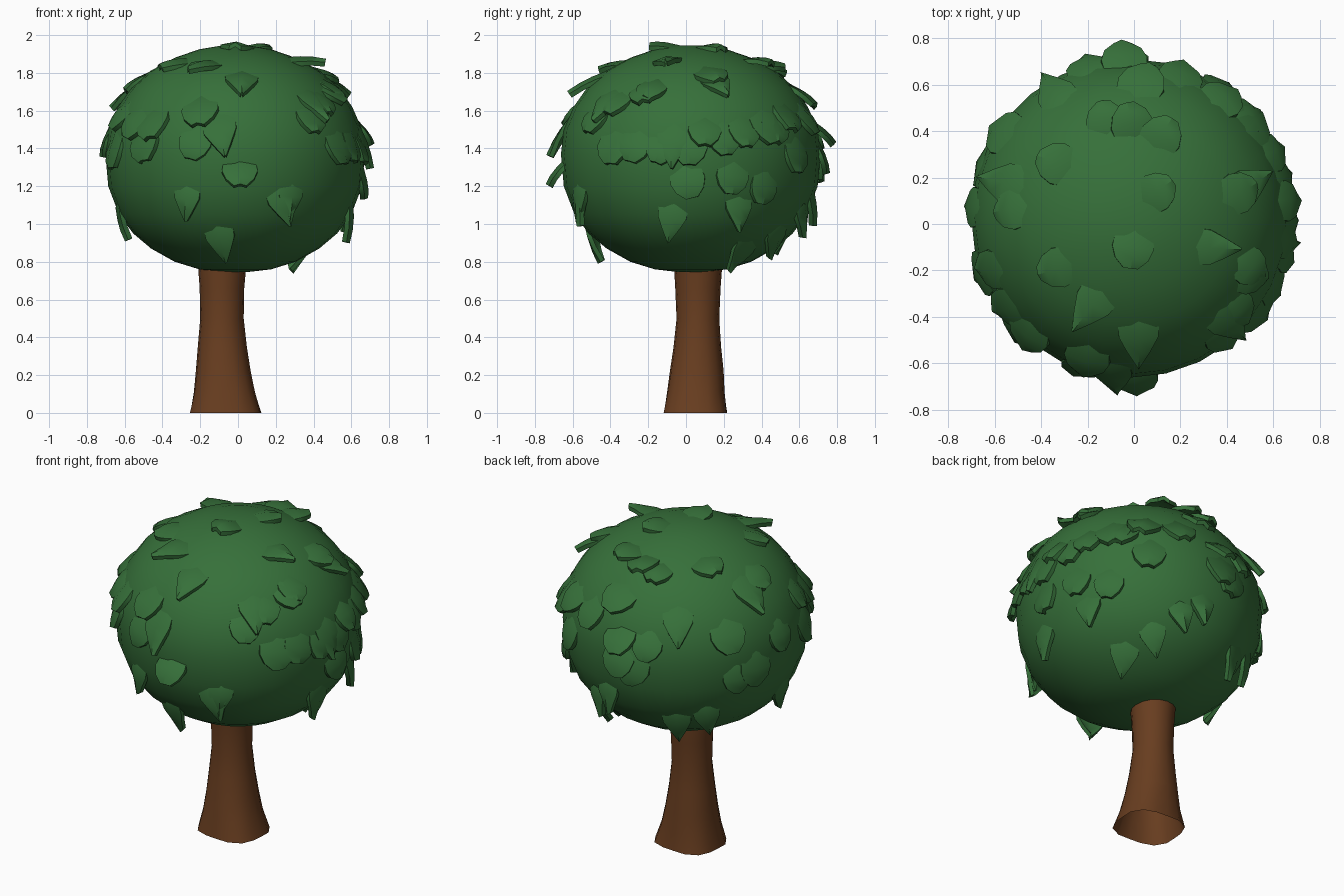
import bpy, bmesh, math, random
from mathutils import Vector

if "Cube" in bpy.data.objects:
    bpy.data.objects.remove(bpy.data.objects["Cube"])

random.seed(4)
CX, CY = -0.015, 0.025


def material(name, rgb):
    m = bpy.data.materials.new(name)
    m.diffuse_color = (*rgb, 1)
    m.use_nodes = True
    m.node_tree.nodes["Principled BSDF"].inputs["Base Color"].default_value = m.diffuse_color
    return m


green = material("leaf green", (0.037, 0.162, 0.042))
brown = material("bark brown", (0.138, 0.047, 0.014))


def finish(bm, name, mat, angle):
    bmesh.ops.recalc_face_normals(bm, faces=bm.faces)
    me = bpy.data.meshes.new(name)
    bm.to_mesh(me)
    bm.free()
    me.materials.append(mat)
    ob = bpy.data.objects.new(name, me)
    bpy.context.collection.objects.link(ob)
    bpy.ops.object.select_all(action='DESELECT')
    ob.select_set(True)
    bpy.context.view_layer.objects.active = ob
    bpy.ops.object.shade_smooth_by_angle(angle=math.radians(angle))
    return ob


def loft(bm, rings):
    loops = [[bm.verts.new(p) for p in r] for r in rings]
    n = len(loops[0])
    for a, b in zip(loops, loops[1:]):
        for i in range(n):
            j = (i + 1) % n
            bm.faces.new((a[i], a[j], b[j], b[i]))
    return loops


# Trunk: flared, open at the foot, with soft root lobes
# (z, centre x, centre y, radius x, radius y, lobe strength)
rings = []
for z, x, y, rx, ry, k in [(0, -.065, .05, .2, .178, .07), (.11, -.072, .052, .168, .158, .04),
                           (.22, -.078, .057, .148, .145, .02), (.35, -.083, .06, .131, .127, .01),
                           (.5, -.085, .063, .115, .113, 0), (.66, -.085, .063, .118, .12, 0),
                           (.77, -.084, .064, .127, .127, 0), (.9, -.08, .06, .13, .13, 0)]:
    ring = []
    for i in range(16):
        a = math.tau * i / 16
        f = 1 + k * math.cos(4 * (a - math.radians(40)))
        ring.append((x + rx * f * math.cos(a), y + ry * f * math.sin(a), z))
    rings.append(ring)
bm = bmesh.new()
loft(bm, rings)
finish(bm, "trunk", brown, 50)

# Crown: lathed rounded profile (z, radius)
PROFILE = [(.745, .06), (.76, .19), (.8, .32), (.87, .445), (.95, .54), (1.05, .615),
           (1.2, .672), (1.37, .687), (1.5, .672), (1.62, .62), (1.72, .55),
           (1.81, .45), (1.88, .32), (1.925, .19), (1.945, .07)]
N = 28
bm = bmesh.new()
loops = loft(bm, [[(CX + r * math.cos(math.tau * i / N), CY + r * math.sin(math.tau * i / N), z)
                   for i in range(N)] for z, r in PROFILE])
bm.faces.new(loops[0])
bm.faces.new(loops[-1])
finish(bm, "crown", green, 60)


def radius_at(z):
    for (z0, r0), (z1, r1) in zip(PROFILE, PROFILE[1:]):
        if z0 <= z <= z1:
            return r0 + (r1 - r0) * (z - z0) / (z1 - z0)
    return .05


def height_at(r):
    # height of the upper half of the crown at a given radius
    up = PROFILE[7:]
    for (z0, r0), (z1, r1) in zip(up, up[1:]):
        if r1 <= r <= r0:
            return z0 + (z1 - z0) * (r0 - r) / (r0 - r1)
    return 1.45 if r > .6 else 1.945


# Leaf outlines: (distance down the leaf, half width, lift off the crown)
ROUND = [(-.13, .06, -.04), (-.06, .085, .0), (.035, .1, .022), (.09, .08, .028), (.135, .035, .025)]
POINTED = [(-.12, .055, -.03), (-.05, .09, .005), (.03, .085, .024), (.1, .05, .034), (.18, .006, .036)]


def leaf(bm, az, z, shape, size=1.0, tilt=0.0, roll=0.0):
    r = radius_at(z)
    za, zb = max(z - .04, .75), min(z + .04, 1.944)
    slope = (radius_at(zb) - radius_at(za)) / (zb - za)
    out = Vector((math.cos(az), math.sin(az), 0))
    n = (out - Vector((0, 0, slope))).normalized()
    side = Vector((-math.sin(az), math.cos(az), 0))
    down = side.cross(n).normalized()
    if down.z > 0:
        down = -down
    d = (down * math.cos(roll) + side * math.sin(roll))
    s = n.cross(d)
    d, n = d * math.cos(tilt) + n * math.sin(tilt), n * math.cos(tilt) - d * math.sin(tilt)
    p = Vector((CX, CY, z)) + out * r
    layers = []
    for thick in (0, -.024):
        layers.append([[bm.verts.new(p + size * (d * u + s * (w * v)) + n * (h + thick - .018 * v * v))
                        for v in (-1, 0, 1)] for u, w, h in shape])
    top, low = layers
    for i in range(len(shape) - 1):
        for j in (0, 1):
            for g in layers:
                bm.faces.new((g[i][j], g[i + 1][j], g[i + 1][j + 1], g[i][j + 1]))
        for j in (0, 2):
            bm.faces.new((top[i][j], top[i + 1][j], low[i + 1][j], low[i][j]))
    for i in (0, -1):
        for j in (0, 1):
            bm.faces.new((top[i][j], top[i][j + 1], low[i][j + 1], low[i][j]))


# Leaf centres as seen in each direction
FRONT = [(-.27, 1.16), (.28, 1.17), (-.1, .95), (-.22, 1.46), (-.1, 1.52), (.43, 1.67),
         (-.5, 1.46)]
RIGHT = [(-.4, 1.67), (-.22, 1.72), (.12, 1.81), (-.38, 1.45), (-.26, 1.45), (-.12, 1.43),
         (.02, 1.44), (.1, 1.52), (.25, 1.28), (.28, 1.11), (.42, 1.22), (-.07, 1.06),
         (.47, 1.54), (-.58, 1.15)]
TOP = [(-.12, .42), (.0, .40), (.10, .35), (-.3, .25), (.07, .12), (0, -.07), (-.3, -.18),
       (-.16, -.32), (.3, -.1), (.02, -.46), (.38, -.47), (.47, .15), (.48, -.17), (-.5, .07),
       (-.53, .17), (-.55, .39), (-.53, -.36), (-.45, -.45), (-.2, -.56), (.2, .62), (.02, .58),
       (.36, .53), (.5, .42), (-.33, .55), (-.6, -.2)]
# back and left sides: (azimuth in degrees, height)
AROUND = [(100, 1.36), (92, 1.4), (83, 1.14), (160, 1.33), (150, 1.29), (120, 1.0), (136, 1.04),
          (186, 1.05), (55, 1.4), (25, 1.52), (15, 1.48), (-2, 1.26), (72, 1.07),
          (58, .95), (40, .88), (176, 1.47), (200, 1.43), (-8, 1.46), (107, 1.5)]

spots = [(math.atan2(-math.sqrt(max(.001, radius_at(z) ** 2 - (x - CX) ** 2)), x - CX), z) for x, z in FRONT]
spots += [(math.atan2(y - CY, math.sqrt(max(.001, radius_at(z) ** 2 - (y - CY) ** 2))), z) for y, z in RIGHT]
spots += [(math.atan2(y - CY, x - CX), height_at(math.hypot(x - CX, y - CY))) for x, y in TOP]
spots += [(math.radians(a), z) for a, z in AROUND]

bm = bmesh.new()
for az, z in spots:
    low = z < 1.18
    shape = POINTED if low or random.random() < .15 else ROUND
    tilt = random.uniform(.02, .16) + (.12 if z > 1.85 or low else 0)
    if math.cos(az) < -.8:
        tilt *= .4
    leaf(bm, az, z, shape, random.uniform(.8, .95) if low else random.uniform(.85, 1.05),
         tilt, random.uniform(-.35, .35))
# two leaves that stand well clear of the crown, front and back
leaf(bm, math.radians(-88), 1.31, ROUND, .95, .62, 0)
leaf(bm, math.radians(92), 1.52, ROUND, 1.0, .38, .1)
finish(bm, "leaves", green, 35)
